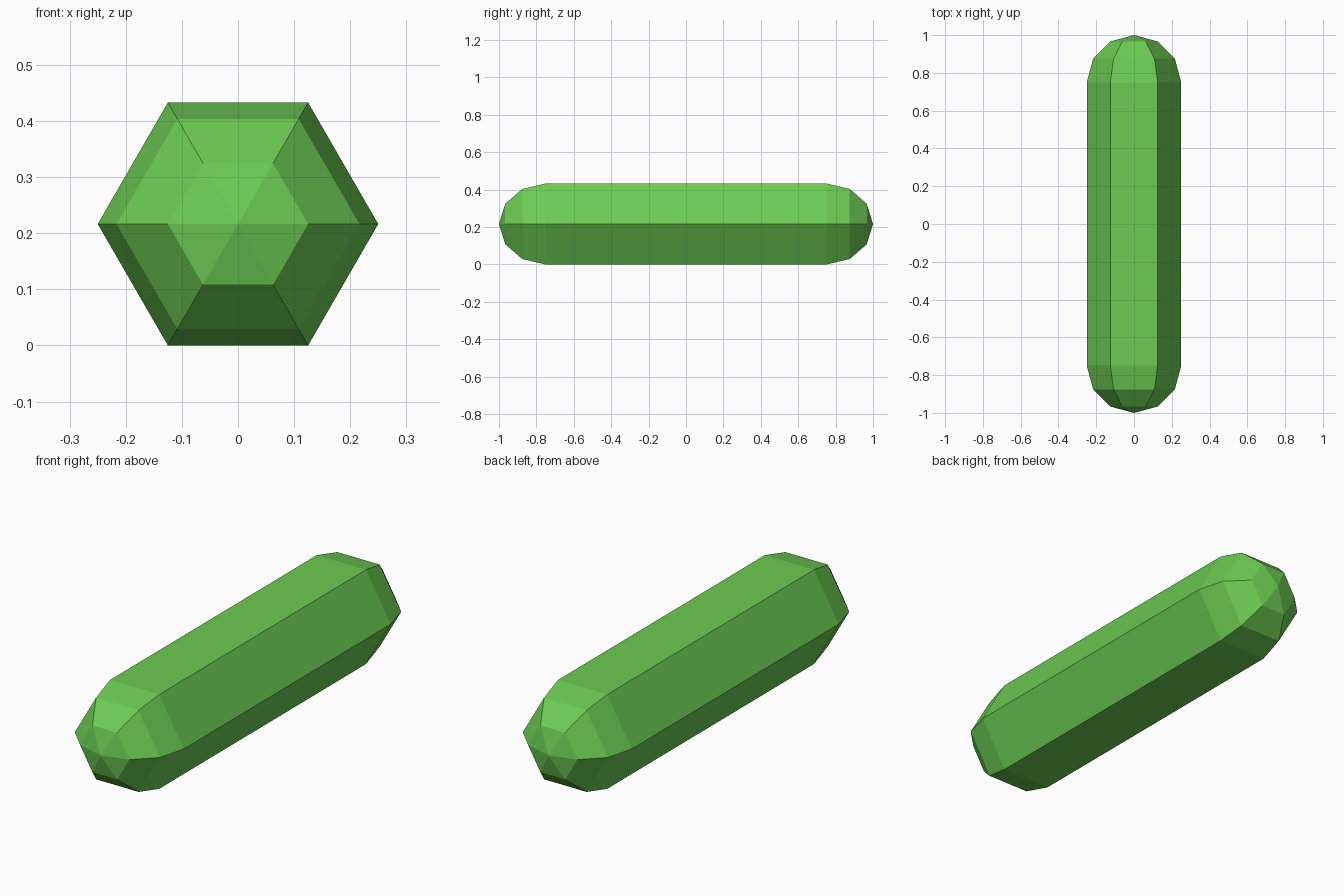
import bpy
import bmesh
from math import cos, sin, pi, radians
from mathutils import Vector

RADIUS = 0.25
HALF_LENGTH = 1.0
SIDES = 6
CAP_STEPS = 3

cube = bpy.data.objects.get("Cube")
if cube:
    bpy.data.objects.remove(cube, do_unlink=True)

# Green material
green = bpy.data.materials.new("leaf green")
green.use_nodes = True
colour = (0.15, 0.60, 0.085, 1)
green.diffuse_color = colour
green.node_tree.nodes["Principled BSDF"].inputs["Base Color"].default_value = colour

# Capsule profile: a quarter arc at each end of a straight side
centre_z = RADIUS * sin(pi / 3)
straight = HALF_LENGTH - RADIUS
arc = [i * pi / 2 / CAP_STEPS for i in range(CAP_STEPS + 1)]
back = [(RADIUS * cos(a), straight + RADIUS * sin(a)) for a in arc]
front = [(r, -y) for r, y in reversed(back)]

# Spin the profile about the long axis into a six-sided capsule
bm = bmesh.new()
verts = [bm.verts.new((r, y, centre_z)) for r, y in front + back]
edges = [bm.edges.new(pair) for pair in zip(verts, verts[1:])]
bmesh.ops.spin(bm, geom=verts + edges, cent=Vector((0, 0, centre_z)),
               axis=Vector((0, 1, 0)), angle=2 * pi, steps=SIDES)
bmesh.ops.remove_doubles(bm, verts=bm.verts, dist=0.0001)
bmesh.ops.recalc_face_normals(bm, faces=bm.faces)

mesh = bpy.data.meshes.new("capsule")
bm.to_mesh(mesh)
bm.free()
mesh.materials.append(green)
capsule = bpy.data.objects.new("capsule", mesh)
bpy.context.collection.objects.link(capsule)
